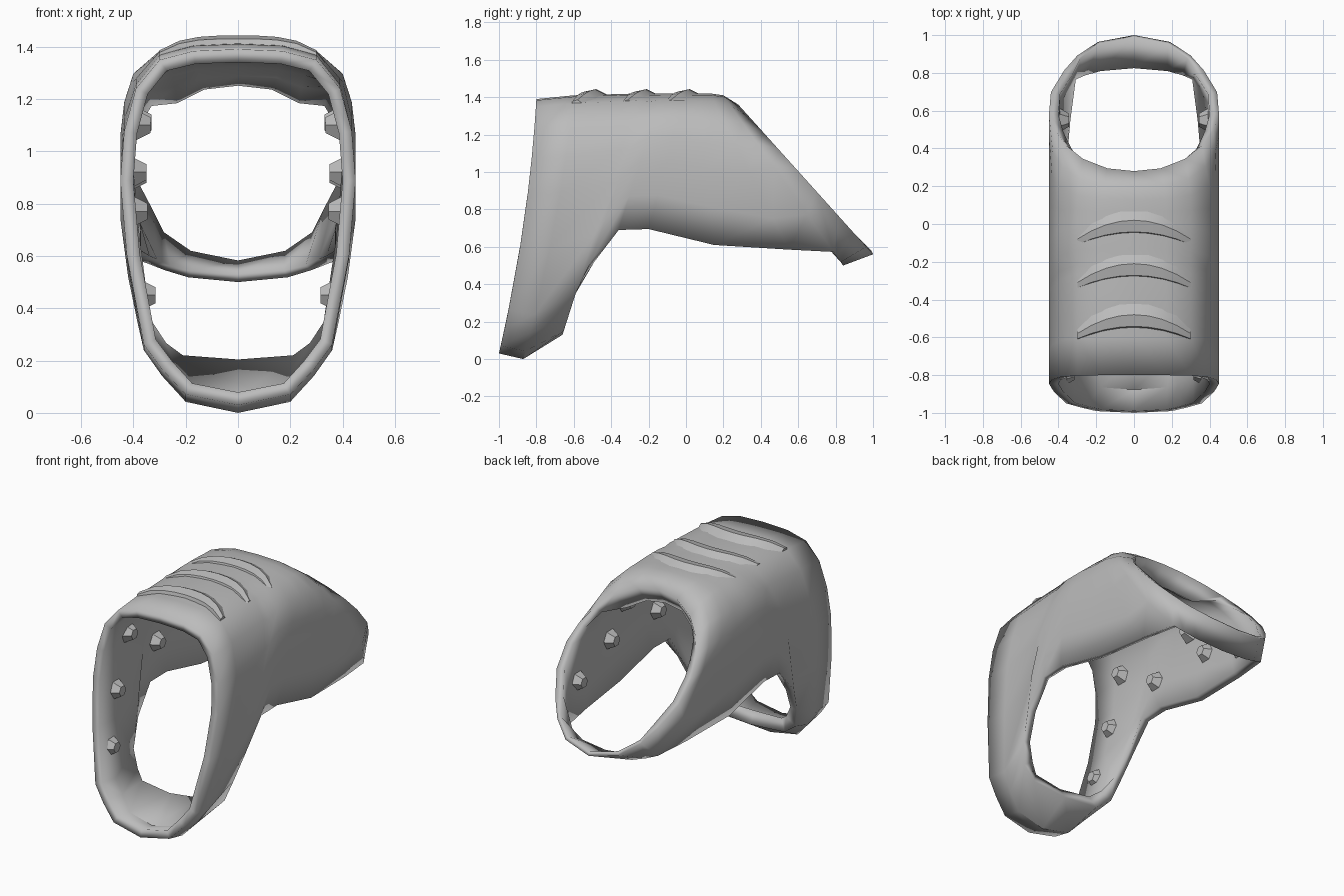
import bpy, bmesh, math
from mathutils import Vector, Matrix

if "Cube" in bpy.data.objects:
    bpy.data.objects.remove(bpy.data.objects["Cube"])

grey = bpy.data.materials.new("plain_grey")
grey.use_nodes = True
grey.diffuse_color = (0.5, 0.5, 0.5, 1)
grey.node_tree.nodes["Principled BSDF"].inputs["Base Color"].default_value = (0.5, 0.5, 0.5, 1)


def finish(name, bm, angle):
    mesh = bpy.data.meshes.new(name)
    bm.to_mesh(mesh)
    bm.free()
    mesh.materials.append(grey)
    obj = bpy.data.objects.new(name, mesh)
    bpy.context.collection.objects.link(obj)
    bpy.ops.object.select_all(action='DESELECT')
    obj.select_set(True)
    bpy.context.view_layer.objects.active = obj
    bpy.ops.object.shade_smooth_by_angle(angle=math.radians(angle))
    return obj


# Half sections: (half width, fraction from the crown down to the lower edge)
FRONT = [(0, 0), (.17, .005), (.3, .03), (.39, .11), (.435, .23), (.45, .37),
         (.425, .58), (.36, .83), (.29, .9), (.2, .97), (0, 1)]
BAR = FRONT[:7] + [(.385, .83), (.345, .93), (.25, .985), (0, 1)]
MIDDLE = [(0, 0), (.17, .01), (.3, .05), (.4, .17), (.435, .32), (.45, .5),
          (.45, .75), (.42, 1)]
TUCKED = MIDDLE[:6] + [(.44, .8), (.385, 1)]
HEEL = [(0, 0), (.16, .01), (.29, .06), (.38, .16), (.43, .28), (.45, .42),
        (.44, .7), (.35, .92), (.28, .95), (.19, .98), (0, 1)]
BACK = [(0, 0), (.14, .02), (.27, .09), (.36, .19), (.42, .3), (.45, .42),
        (.44, .58), (.37, .74), (.3, .85), (.19, .95), (0, 1)]

# Stations fan from the front opening to the back opening:
# section, crown (y, z), lower edge (y, z), bow in y, crown and bar thickness
WALL = .05
STATIONS = [
    (FRONT, (-.8, 1.39), (-1, .03), .03, WALL, WALL),
    (FRONT, (-.6, 1.41), (-.87, 0), .03, WALL, .06),
    (BAR, (-.25, 1.42), (-.66, .13), 0, WALL, .085),
    (MIDDLE, (-.2, 1.42), (-.51, .52), 0, WALL, WALL),
    (MIDDLE, (-.13, 1.42), (-.36, .69), 0, WALL, WALL),
    (MIDDLE, (0, 1.42), (-.2, .695), 0, .07, WALL),
    (MIDDLE, (.07, 1.42), (.15, .61), 0, .08, WALL),
    (TUCKED, (.13, 1.42), (.55, .585), 0, .1, WALL),
    (HEEL, (.2, 1.41), (.84, .5), 0, .13, .035),
    (BACK, (.28, 1.36), (1, .56), 0, .13, .025),
]

# Shell: crown and walls throughout, with a bar closing each end opening
bm = bmesh.new()
rows = []
depths = []
for section, top, low, bow, crown_depth, bar_depth in STATIONS:
    def place(side, i):
        x, v = section[i]
        y = top[0] + (low[0] - top[0]) * v + bow * 4 * v * (1 - v)
        depths.append(crown_depth if i < 3 else bar_depth if i > 7 else WALL)
        return bm.verts.new((side * x, y, top[1] + (low[1] - top[1]) * v))
    left = [place(1, i) for i in range(len(section))]
    right = [left[i] if p[0] == 0 else place(-1, i) for i, p in enumerate(section)]
    rows.append((left, right))
for a, b in zip(rows, rows[1:]):
    for side in (0, 1):
        p, q = a[side], b[side]
        for i in range(min(len(p), len(q)) - 1):
            quad = [p[i], p[i + 1], q[i + 1], q[i]]
            bm.faces.new(quad if side else quad[::-1])
bm.normal_update()
crown = max(bm.faces, key=lambda f: f.calc_center_median().z)
if crown.normal.z < 0:
    bmesh.ops.reverse_faces(bm, faces=bm.faces[:])
shell = finish("shell", bm, 40)
group = shell.vertex_groups.new(name="wall_depth")
for i, depth in enumerate(depths):
    group.add([i], depth / max(depths), 'REPLACE')
wall = shell.modifiers.new("wall", 'SOLIDIFY')
wall.thickness = max(depths)
wall.offset = -1
wall.vertex_group = group.name

# Crescent ridges across the crown, flat blades that taper at both ends
for n, (yc, width) in enumerate([(.02, .07), (-.21, .07), (-.48, .07)]):
    bm = bmesh.new()
    rings = []
    for k in range(9):
        t = -1 + k / 4
        w = width * (1.1 - t * t * .6)
        h = .03 * (1.1 - t * t * .4)
        c = Vector((.3 * t, yc - .1 * t * t, 1.41 - .045 * t ** 4))
        rings.append([bm.verts.new(c + Vector(d)) for d in
                      ((0, -w, -.03), (0, -w * .8, h * .6), (0, 0, h),
                       (0, w, -.005), (0, w, -.03))])
    for a, b in zip(rings, rings[1:]):
        for i in range(5):
            j = (i + 1) % 5
            bm.faces.new((a[i], a[j], b[j], b[i]))
    bm.faces.new(rings[0])
    bm.faces.new(rings[-1])
    bmesh.ops.recalc_face_normals(bm, faces=bm.faces[:])
    finish(f"crown_ridge_{n + 1}", bm, 30)

# Faceted studs along the inside of both walls: y, z, x
STUDS = [(-.79, .45, .345), (-.69, .77, .375), (-.58, 1.1, .365),
         (-.27, .92, .38), (.07, 1.11, .36), (.21, .91, .38), (.55, .77, .375)]
for side, label in ((1, "left"), (-1, "right")):
    for n, (y, z, x) in enumerate(STUDS):
        bm = bmesh.new()
        spin = Matrix.Translation((side * x, y, z)) @ Matrix.Rotation(-side * math.pi / 2, 4, 'Y')
        bmesh.ops.create_cone(bm, cap_ends=True, segments=6, radius1=.07,
                              radius2=.035, depth=.06, matrix=spin)
        finish(f"{label}_stud_{n + 1}", bm, 20)
